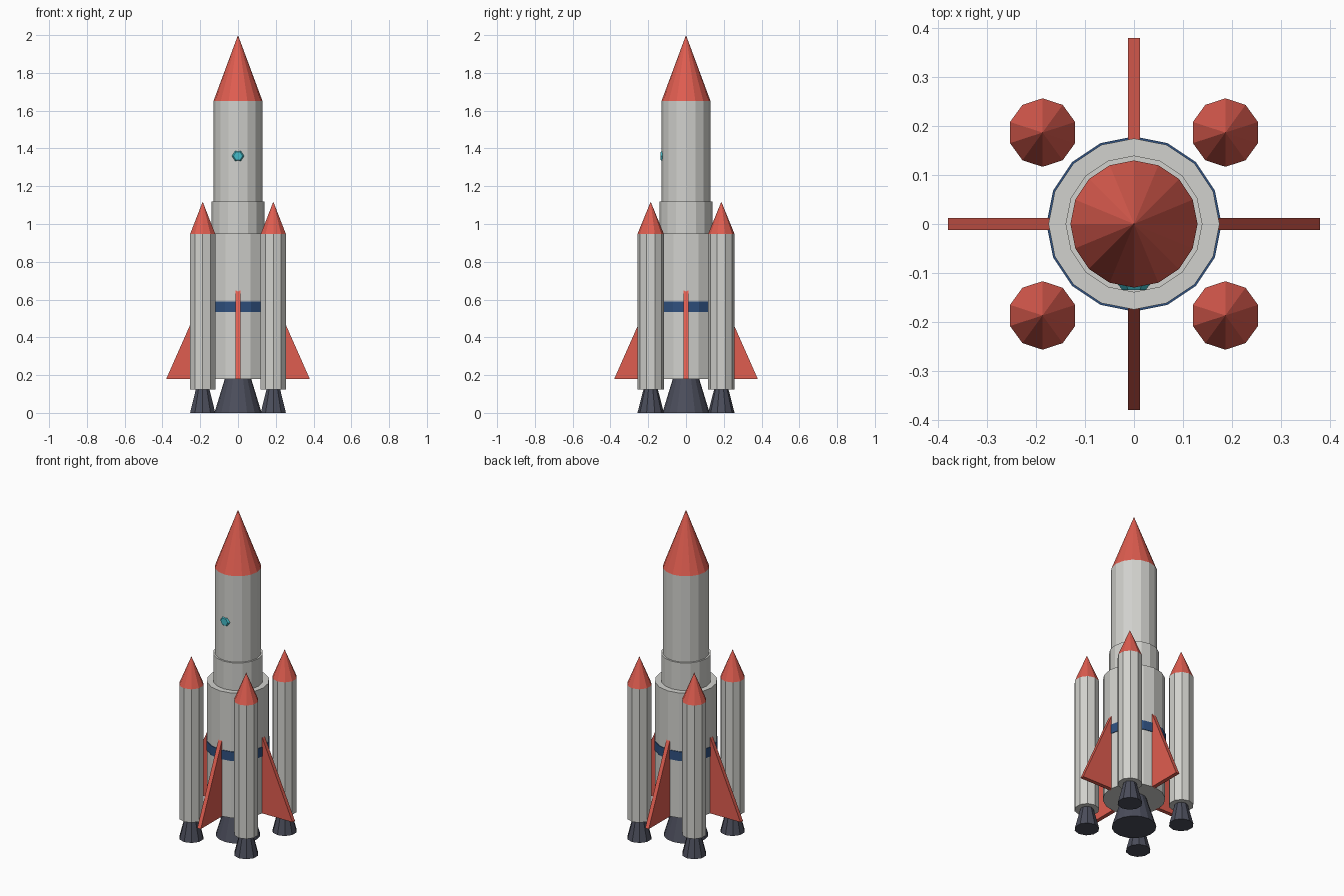
import bpy, bmesh, math
from mathutils import Matrix, Vector

if "Cube" in bpy.data.objects:
    bpy.data.objects.remove(bpy.data.objects["Cube"])


def material(name, rgb):
    m = bpy.data.materials.new(name)
    m.diffuse_color = (*rgb, 1)
    m.use_nodes = True
    m.node_tree.nodes["Principled BSDF"].inputs["Base Color"].default_value = m.diffuse_color
    return m


GREY = material("light grey", (0.64, 0.64, 0.61))
RED = material("red", (0.74, 0.11, 0.08))
NAVY = material("navy blue", (0.028, 0.08, 0.21))
DARK = material("dark metal", (0.07, 0.075, 0.105))
TEAL = material("teal glass", (0.06, 0.50, 0.58))


def finish(name, bm, mat):
    bmesh.ops.recalc_face_normals(bm, faces=bm.faces)
    mesh = bpy.data.meshes.new(name)
    bm.to_mesh(mesh)
    bm.free()
    mesh.materials.append(mat)
    ob = bpy.data.objects.new(name, mesh)
    bpy.context.collection.objects.link(ob)
    return ob


def frustum(name, mat, sides, r0, z0, r1, z1, x=0, y=0):
    """Tapered, capped prism with one corner on the +y axis."""
    bm = bmesh.new()

    def ring(r, z):
        if r == 0:
            return [bm.verts.new((x, y, z))] * sides
        return [bm.verts.new((x + r * math.sin(2 * math.pi * i / sides),
                              y + r * math.cos(2 * math.pi * i / sides), z))
                for i in range(sides)]

    a, b = ring(r0, z0), ring(r1, z1)
    for i in range(sides):
        j = (i + 1) % sides
        bm.faces.new((a[i], a[j], b[i]) if r1 == 0 else (a[i], a[j], b[j], b[i]))
    bm.faces.new(a)
    if r1:
        bm.faces.new(b)
    return finish(name, bm, mat)


# Central stack
frustum("main_nozzle", DARK, 16, 0.125, 0, 0.07, 0.18)
frustum("lower_stage", GREY, 16, 0.175, 0.18, 0.175, 0.95)
frustum("blue_band", NAVY, 16, 0.179, 0.533, 0.179, 0.59)
frustum("middle_collar", GREY, 16, 0.14, 0.95, 0.14, 1.12)
frustum("upper_stage", GREY, 16, 0.13, 1.12, 0.13, 1.65)
frustum("nose_cone", RED, 16, 0.13, 1.65, 0, 2.0)

# Faceted porthole on the front
porthole = frustum("porthole", TEAL, 6, 0.037, 0.118, 0.024, 0.135)
porthole.data.transform(Matrix.Translation((0, 0, 1.36))
                        @ Matrix.Rotation(math.pi / 2, 4, 'X')
                        @ Matrix.Rotation(math.pi / 6, 4, 'Z'))

# Four side boosters
for n, (sx, sy) in enumerate([(1, 1), (-1, 1), (-1, -1), (1, -1)], 1):
    x, y = 0.187 * sx, 0.187 * sy
    frustum(f"booster_nozzle_{n}", DARK, 10, 0.07, 0, 0.038, 0.125, x, y)
    frustum(f"booster_body_{n}", GREY, 10, 0.07, 0.125, 0.07, 0.947, x, y)
    frustum(f"booster_nose_{n}", RED, 10, 0.07, 0.947, 0, 1.118, x, y)

# Four triangular fins
for n in range(4):
    bm = bmesh.new()
    profile = [(0.165, 0.18), (0.38, 0.18), (0.172, 0.65), (0.165, 0.65)]
    face = bm.faces.new([bm.verts.new((px, -0.012, pz)) for px, pz in profile])
    out = bmesh.ops.extrude_face_region(bm, geom=[face])
    bmesh.ops.translate(bm, vec=Vector((0, 0.024, 0)),
                        verts=[v for v in out["geom"] if isinstance(v, bmesh.types.BMVert)])
    bm.transform(Matrix.Rotation(n * math.pi / 2, 4, 'Z'))
    finish(f"fin_{n + 1}", bm, RED)
